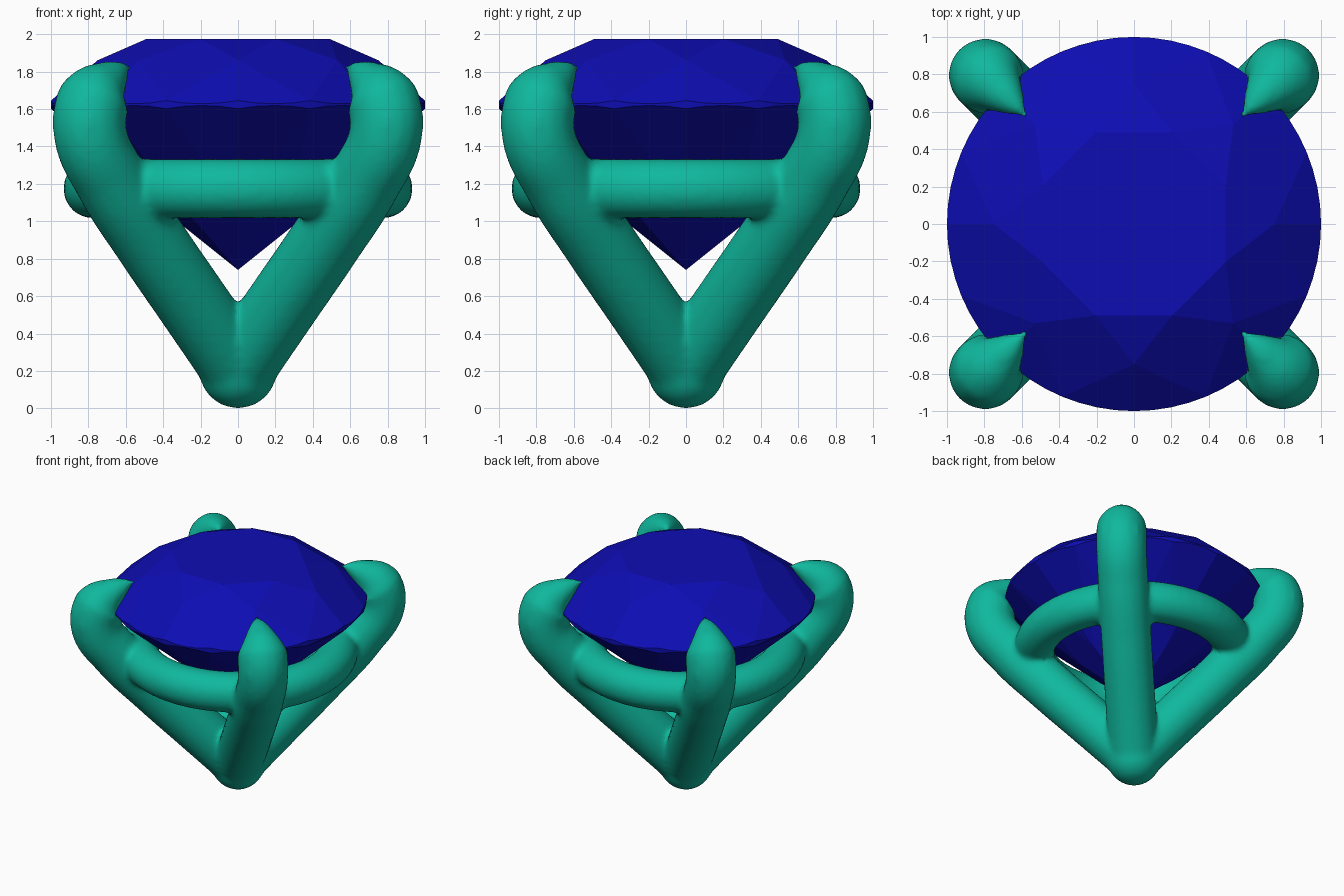
import bpy, bmesh
from math import sin, cos, pi

if "Cube" in bpy.data.objects:
    bpy.data.objects.remove(bpy.data.objects["Cube"])


def material(name, color):
    m = bpy.data.materials.new(name)
    m.diffuse_color = color
    m.use_nodes = True
    m.node_tree.nodes["Principled BSDF"].inputs["Base Color"].default_value = m.diffuse_color
    return m


# Brilliant-cut gem: table, star, kite and girdle facets above, pavilion below
def build_gem():
    bm = bmesh.new()
    n = 64

    def vert(i, r, z):
        a = 2 * pi * i / n
        return bm.verts.new((r * cos(a), r * sin(a), z))

    def scallop(i):
        return cos(((i % 4) - 2) * 2 * pi / n) - cos(pi / 16)

    top = [vert(i, 1, 1.645 - 0.86 * scallop(i)) for i in range(n)]
    low = [vert(i, 1, 1.602 + 0.9 * scallop(i)) for i in range(n)]
    table = [vert(8 * k + 4, 0.53, 1.975) for k in range(8)]
    crown = [vert(8 * k, 0.75, 1.861) for k in range(8)]
    pavilion = [vert(8 * k, 0.4, 1.06) for k in range(8)]
    culet = bm.verts.new((0, 0, 0.74))
    bm.faces.new(table)
    for i in range(n):
        j = (i + 1) % n
        bm.faces.new((low[i], low[j], top[j], top[i]))
    for k in range(8):
        nxt, g = (k + 1) % 8, 8 * k
        bm.faces.new((table[k - 1], crown[k], table[k]))
        bm.faces.new((table[k], crown[k], top[g + 4], crown[nxt]))
        bm.faces.new((culet, pavilion[nxt], low[g + 4], pavilion[k]))
        for start, end in ((g, k), (g + 4, nxt)):
            arc = [(start + s) % n for s in range(5)]
            bm.faces.new([crown[end]] + [top[i] for i in arc])
            bm.faces.new([pavilion[end]] + [low[i] for i in reversed(arc)])
    bmesh.ops.recalc_face_normals(bm, faces=bm.faces)
    mesh = bpy.data.meshes.new("gem")
    bm.to_mesh(mesh)
    bm.free()
    gem = bpy.data.objects.new("gem", mesh)
    bpy.context.collection.objects.link(gem)
    mesh.materials.append(material("blue_gem", (0.004, 0.004, 0.45, 1)))


build_gem()

# Four hooked prongs on the diagonals: (distance from axis, height, thickness)
path = [(0, 0.21, 1), (0.34, 0.56, 1), (0.66, 0.89, 1), (0.96, 1.22, 1),
        (1.12, 1.48, 1), (1.09, 1.65, 1), (0.97, 1.76, 0.55), (0.81, 1.835, 0.05)]
curve = bpy.data.curves.new("setting", 'CURVE')
curve.dimensions = '3D'
curve.bevel_depth = 0.197
curve.bevel_resolution = 6
curve.use_fill_caps = True
for k in range(4):
    a = pi / 4 + k * pi / 2
    spline = curve.splines.new('BEZIER')
    spline.bezier_points.add(len(path) - 1)
    for p, (r, z, t) in zip(spline.bezier_points, path):
        p.co = (r * cos(a), r * sin(a), z)
        p.radius = t
        p.handle_left_type = p.handle_right_type = 'AUTO'
setting = bpy.data.objects.new("setting", curve)
bpy.context.collection.objects.link(setting)
bpy.ops.object.select_all(action='DESELECT')
setting.select_set(True)
bpy.context.view_layer.objects.active = setting
bpy.ops.object.convert(target='MESH')
setting = bpy.context.object

# Support ring and rounded foot
bpy.ops.mesh.primitive_torus_add(major_radius=0.775, minor_radius=0.16, location=(0, 0, 1.175),
                                 major_segments=64, minor_segments=24)
ring = bpy.context.object
bpy.ops.mesh.primitive_uv_sphere_add(radius=0.21, location=(0, 0, 0.209))
foot = bpy.context.object

# Fuse the metal into one softly blended piece
for o in (setting, ring, foot):
    o.select_set(True)
bpy.context.view_layer.objects.active = setting
bpy.ops.object.join()
setting.name = "setting"
remesh = setting.modifiers.new("fuse", 'REMESH')
remesh.mode = 'VOXEL'
remesh.voxel_size = 0.022
remesh.use_smooth_shade = True
smooth = setting.modifiers.new("blend", 'SMOOTH')
smooth.factor = 0.5
smooth.iterations = 10
setting.data.materials.clear()
setting.data.materials.append(material("green_metal", (0.005, 0.48, 0.34, 1)))
